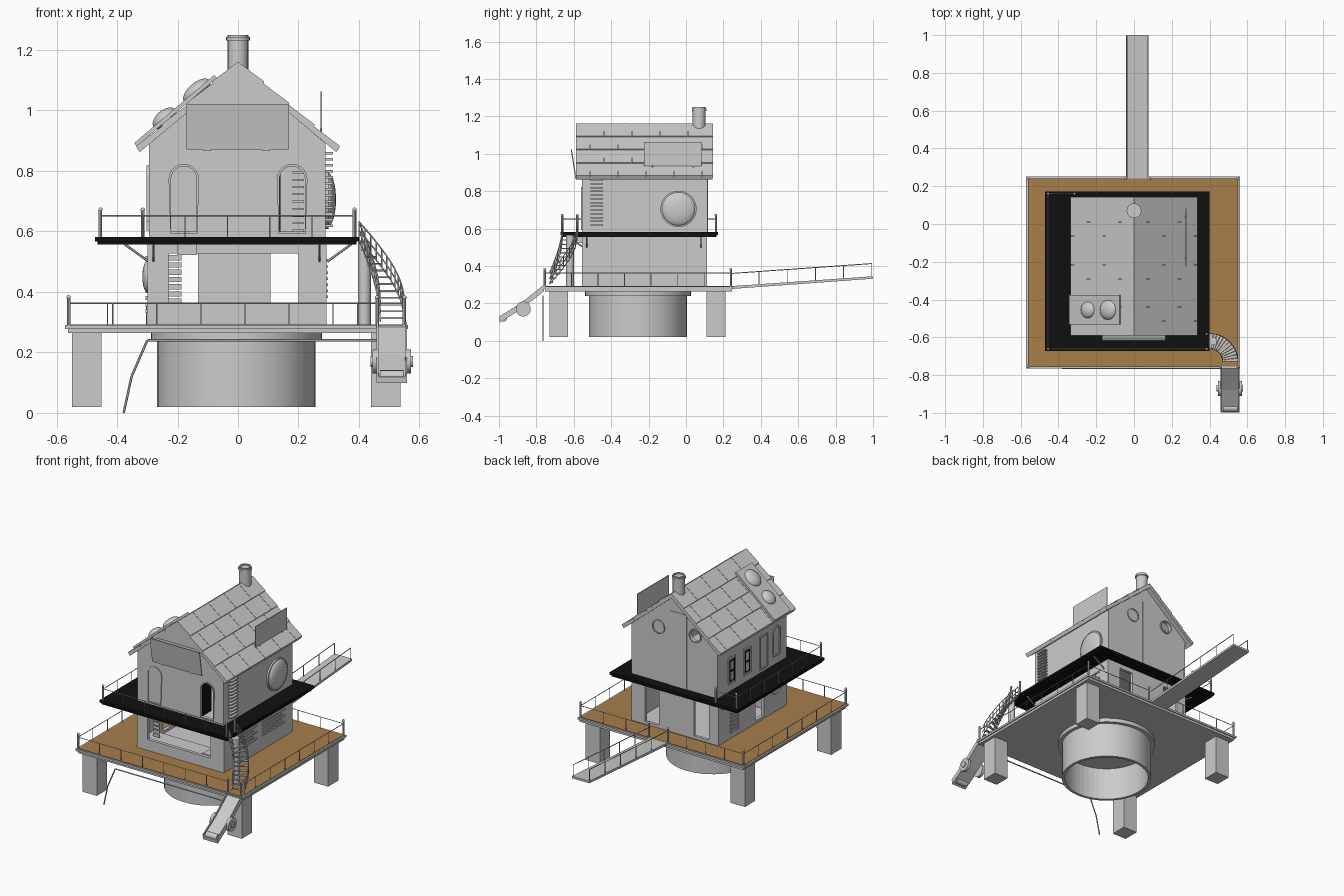
import bpy, bmesh, math
from mathutils import Vector, Matrix

if "Cube" in bpy.data.objects:
    bpy.data.objects.remove(bpy.data.objects["Cube"])

def material(name, c):
    m = bpy.data.materials.new(name)
    m.diffuse_color = (*c, 1)
    m.use_nodes = True
    m.node_tree.nodes["Principled BSDF"].inputs["Base Color"].default_value = m.diffuse_color
    return m

GREY = material("plain grey", (0.6, 0.6, 0.6))
WOOD = material("deck brown", (0.39, 0.21, 0.07))
BLACK = material("black", (0.005, 0.005, 0.005))

def finish(name, bm, mat, smooth=False):
    bmesh.ops.recalc_face_normals(bm, faces=bm.faces)
    me = bpy.data.meshes.new(name)
    bm.to_mesh(me)
    bm.free()
    me.materials.append(mat)
    ob = bpy.data.objects.new(name, me)
    bpy.context.collection.objects.link(ob)
    if smooth:
        bpy.ops.object.select_all(action='DESELECT')
        ob.select_set(True)
        bpy.context.view_layer.objects.active = ob
        bpy.ops.object.shade_smooth_by_angle(angle=math.radians(35))
    return ob

ORDER = {'x': lambda a, b, c: (c, a, b), 'y': lambda a, b, c: (a, c, b), 'z': lambda a, b, c: (a, b, c)}

def add_prism(bm, prof, c0, c1, axis='y'):
    f = ORDER[axis]
    lo = [bm.verts.new(f(a, b, c0)) for a, b in prof]
    hi = [bm.verts.new(f(a, b, c1)) for a, b in prof]
    n = len(prof)
    bm.faces.new(lo)
    bm.faces.new(hi[::-1])
    for i in range(n):
        bm.faces.new((lo[i], lo[(i + 1) % n], hi[(i + 1) % n], hi[i]))

def prisms(name, items, mat=GREY, axis='y', smooth=False):
    bm = bmesh.new()
    for prof, c0, c1 in items:
        add_prism(bm, prof, c0, c1, axis)
    return finish(name, bm, mat, smooth)

def rect(a0, a1, b0, b1):
    return [(a0, b0), (a1, b0), (a1, b1), (a0, b1)]

def boxes(name, items, mat=GREY):
    return prisms(name, [(rect(x0, x1, y0, y1), z0, z1) for x0, x1, y0, y1, z0, z1 in items], mat, 'z')

def disc(a, b, r, n=32):
    return [(a + r * math.cos(2 * math.pi * i / n), b + r * math.sin(2 * math.pi * i / n)) for i in range(n)]

def arch(a, b0, w, h):
    top = [(a + w / 2 * math.cos(t * math.pi / 10), b0 + h - w / 2 + w / 2 * math.sin(t * math.pi / 10)) for t in range(11)]
    return [(a - w / 2, b0), (a + w / 2, b0)] + top

def rods(name, segs, r=0.0025, mat=GREY, n=6):
    bm = bmesh.new()
    for p, q in segs:
        p, q = Vector(p), Vector(q)
        d = q - p
        m = Matrix.Translation((p + q) / 2) @ d.to_track_quat('Z', 'Y').to_matrix().to_4x4()
        bmesh.ops.create_cone(bm, cap_ends=True, segments=n, radius1=r, radius2=r, depth=d.length, matrix=m)
    return finish(name, bm, mat)

def dome(name, loc, size, tilt=0, mat=GREY):
    bm = bmesh.new()
    m = Matrix.Translation(loc) @ Matrix.Rotation(tilt, 4, 'Y') @ Matrix.Diagonal((*size, 1))
    bmesh.ops.create_uvsphere(bm, u_segments=32, v_segments=16, radius=1, matrix=m)
    return finish(name, bm, mat, True)

def frame(name, prof, c0, c1, axis, width=0.008, mat=GREY):
    # hollow border around a profile
    ca = sum(p[0] for p in prof) / len(prof)
    cb = sum(p[1] for p in prof) / len(prof)
    c = Vector((ca, cb))
    outer = [Vector(p) + (Vector(p) - c).normalized() * width for p in prof]
    n = len(prof)
    return prisms(name, [([prof[i], prof[(i + 1) % n], outer[(i + 1) % n], outer[i]], c0, c1)
                         for i in range(n) if (Vector(prof[i]) - Vector(prof[(i + 1) % n])).length > 1e-4], mat, axis)

def cut(ob, cutters):
    for c in cutters:
        c.hide_render = True
        m = ob.modifiers.new("cut", 'BOOLEAN')
        m.operation, m.solver, m.object = 'DIFFERENCE', 'EXACT', c
        bpy.context.view_layer.objects.active = ob
        bpy.ops.object.modifier_apply(modifier=m.name)
        bpy.data.objects.remove(c)

def railing(name, pts, z, h, n):
    segs, posts = [], []
    for (p, q), k in zip(zip(pts, pts[1:]), n):
        p, q = Vector((*p, z)), Vector((*q, z))
        up = Vector((0, 0, h))
        segs.append((p + up, q + up))
        for i in range(1, k):
            s = p.lerp(q, i / k)
            segs.append((s, s + up))
        posts += [p, q]
    rods(name + "_rail", segs, 0.0022)
    rods(name + "_corner_posts", [(p, p + Vector((0, 0, h + 0.015))) for p in posts], 0.006, GREY, 8)
    for p in posts:
        dome(name + "_post_cap", p + Vector((0, 0, h + 0.02)), (0.007, 0.007, 0.007))

# Base: hollow drum, legs, lower deck
drum = prisms("base_drum", [(disc(-0.005, -0.257, 0.262, 48), 0.02, 0.24)], GREY, 'z', True)
cut(drum, [prisms("drum_cutter", [(disc(-0.005, -0.257, 0.245, 48), -0.1, 0.225)], GREY, 'z')])
prisms("drum_flange", [(disc(-0.005, -0.257, 0.283, 48), 0.24, 0.266)], GREY, 'z', True)
boxes("deck_legs", [(x, x + 0.097, y, y + 0.1, 0.02, 0.266) for x in (-0.548, 0.44) for y in (-0.73, 0.11)])
boxes("lower_deck", [(-0.562, 0.555, -0.755, 0.245, 0.264, 0.278), (-0.572, 0.562, -0.765, 0.252, 0.278, 0.29)])
boxes("lower_deck_boards", [(-0.562, 0.552, -0.755, 0.242, 0.288, 0.293)], WOOD)
railing("lower_deck", [(0.46, -0.755), (-0.56, -0.755), (-0.56, 0.24), (-0.045, 0.24)], 0.29, 0.072, (7, 7, 4))
railing("lower_deck_right", [(0.55, -0.755), (0.55, 0.24), (0.085, 0.24)], 0.29, 0.072, (7, 3))
rods("drain_pipe", [((-0.378, -0.765, 0), (-0.352, -0.765, 0.12)), ((-0.352, -0.765, 0.12), (-0.3, -0.765, 0.24)),
                    ((-0.3, -0.765, 0.24), (0.46, -0.765, 0.24))], 0.004)

# Rear gangway with rails
prisms("rear_gangway", [([(0.24, 0.277), (1.0, 0.332), (1.0, 0.345), (0.24, 0.292)], -0.042, 0.078)], GREY, 'x')
segs = []
for x in (-0.037, 0.073):
    segs.append(((x, 0.24, 0.36), (x, 0.993, 0.413)))
    for i in range(1, 6):
        y = 0.24 + i * 0.1506
        segs.append(((x, y, 0.285 + (y - 0.24) * 0.07), (x, y, 0.36 + (y - 0.24) * 0.07)))
rods("gangway_rails", segs, 0.0025)

# Ground floor: hollow room with front counter opening and rear openings
lower = boxes("ground_floor_walls", [(-0.3, 0.292, -0.555, 0.112, 0.288, 0.558)])
cut(lower, [boxes("room_cutter", [(-0.28, 0.272, -0.535, 0.095, 0.294, 0.55)]),
            boxes("front_cutter", [(-0.228, 0.2, -0.6, -0.5, 0.36, 0.527)]),
            boxes("rear_cutter_a", [(-0.235, -0.132, 0.05, 0.2, 0.31, 0.527)]),
            boxes("rear_cutter_b", [(0.107, 0.2, 0.05, 0.2, 0.31, 0.527)]),
            boxes("side_cutter", [(-0.35, -0.25, -0.33, -0.25, 0.31, 0.5)])])
boxes("counter", [(-0.275, 0.268, -0.535, -0.43, 0.294, 0.355), (0.13, 0.2, -0.53, -0.47, 0.355, 0.362)])
boxes("front_lamp_box", [(-0.2, -0.135, -0.585, -0.55, 0.522, 0.556)])
boxes("front_shutter", [(-0.228, -0.186, -0.5, -0.495, 0.36 + i * 0.024, 0.378 + i * 0.024) for i in range(7)])
boxes("ground_right_louvres", [(0.29, 0.298, y, y + 0.22 - 0.03 * (i % 2), 0.38 + i * 0.02, 0.388 + i * 0.02)
                               for y in (-0.46, -0.185) for i in range(7)])
boxes("ground_left_louvres", [(-0.306, -0.299, -0.08, 0.0, 0.33 + i * 0.022, 0.343 + i * 0.022) for i in range(9)])
dome("ground_left_porthole", (-0.3, -0.45, 0.45), (0.016, 0.052, 0.052))

# Upper deck, braces, post
boxes("upper_deck", [(-0.472, 0.4, -0.672, 0.172, 0.567, 0.582), (-0.464, 0.392, -0.664, 0.164, 0.556, 0.567)], BLACK)
railing("upper_deck", [(0.385, -0.662), (-0.455, -0.662), (-0.455, 0.16), (-0.315, 0.16)], 0.58, 0.072, (6, 6, 1))
rods("upper_deck_post_by_stairs", [((0.385, -0.582, 0.58), (0.385, -0.582, 0.675))], 0.006, GREY, 8)
rods("deck_braces", [((s * 0.295, y, 0.5), (s * 0.375, y, 0.558)) for s in (-1, 1) for y in (-0.53, 0.08)]
     + [((x, -0.55, 0.5), (x, -0.63, 0.558)) for x in (-0.28, 0.27)], 0.004)
prisms("stair_support_post", [(disc(0.418, -0.62, 0.021, 20), 0.29, 0.565)], GREY, 'z', True)

# Upper house shell
def gable(i):
    return [(-0.295 + i, 0.578 + i), (0.29 - i, 0.578 + i), (0.29 - i, 0.89), (0, 1.137 - i), (-0.295 + i, 0.89)]
house = prisms("house_walls", [(gable(0), -0.556, 0.114)])
right_arch, left_arch = arch(0.179, 0.6, 0.085, 0.215), arch(-0.179, 0.6, 0.085, 0.215)
cut(house, [prisms("inside_cutter", [(gable(0.015), -0.541, 0.099)]),
            prisms("door_cutter", [(right_arch, -0.6, -0.5)]),
            prisms("rear_round_cutter", [(disc(-0.145, 0.93, 0.035, 24), 0.05, 0.2)])])
frame("right_arch_frame", right_arch, -0.561, -0.55, 'y')
frame("left_arch_frame", left_arch, -0.561, -0.55, 'y')
boxes("open_door", [(0.137, 0.141, -0.545, -0.46, 0.6, 0.79)], BLACK)
boxes("inner_rack", [(0.18, 0.218, -0.49, -0.48, 0.6 + i * 0.024, 0.606 + i * 0.024) for i in range(9)])
prisms("rear_round_window", [(disc(0.105, 0.92, 0.036, 24), 0.112, 0.118)])
for x, z in ((0.105, 0.92), (-0.145, 0.93)):
    frame("rear_window_ring", disc(x, z, 0.035, 24), 0.11, 0.122, 'y', 0.007)
boxes("rear_wall_strip", [(-0.085, 0.03, 0.11, 0.117, 0.58, 1.04)])

# Right side: large round window and tall vent
prisms("round_window_seat", [(disc(-0.04, 0.705, 0.097, 40), 0.288, 0.3)], GREY, 'x', True)
dome("round_window", (0.296, -0.04, 0.705), (0.028, 0.09, 0.09))
boxes("tall_vent", [(0.288, 0.314, -0.51, -0.445, 0.615 + i * 0.02, 0.623 + i * 0.02) for i in range(13)])

# Left side: two windows, door, arch
for y in (-0.02, -0.17):
    frame("left_window_frame", rect(y - 0.028, y + 0.028, 0.64, 0.78), -0.303, -0.293, 'x', 0.012, GREY)
    boxes("left_window_glass", [(-0.299, -0.293, y - 0.03, y + 0.03, 0.638, 0.782)], BLACK)
    boxes("left_window_panes", [(-0.301, -0.296, y - 0.014, y + 0.014, z, z + 0.05) for z in (0.65, 0.715)])
frame("left_door_frame", rect(-0.365, -0.295, 0.61, 0.8), -0.302, -0.293, 'x')
frame("left_arch_side_frame", arch(-0.455, 0.64, 0.06, 0.17), -0.302, -0.293, 'x')

# Roof: base slabs and overlapping staggered tiles
def top(x):
    return 1.167 - 0.85 * x
for s, side in ((1, "right"), (-1, "left")):
    prisms(side + "_roof_slab", [([(0, top(0) - 0.008), (s * 0.333, top(0.333) - 0.008),
                                   (s * 0.325, top(0.333) - 0.022), (0, top(0) - 0.034)], -0.588, 0.143)])
    tiles = []
    for c in range(4):
        a, b = c * 0.0835, (c + 1) * 0.0835 + 0.003
        prof = [(s * a, top(a) - 0.006), (s * b, top(b) + 0.002), (s * (b - 0.006), top(b) - 0.01), (s * a, top(a) - 0.014)]
        cuts = [-0.59] + [y for y in (-0.59 + 0.15 * k + 0.075 * (c % 2) for k in range(6)) if -0.57 < y < 0.13] + [0.145]
        tiles += [(prof, y0 + 0.001, y1 - 0.001) for y0, y1 in zip(cuts, cuts[1:])]
    prisms(side + "_roof_tiles", tiles)
prisms("front_gable_panel", [([(-0.165, 1.02), (0.165, 1.02), (0, 1.157)], -0.588, -0.556)])
prisms("front_sign_board", [([(-0.592, 0.87), (-0.586, 0.87), (-0.61, 1.022), (-0.616, 1.022)], -0.17, 0.168)], GREY, 'x')
boxes("sign_brackets", [(x, x + 0.025, -0.592, -0.55, 0.866, 0.872) for x in (-0.115, 0.08)])
boxes("roof_side_board", [(0.272, 0.277, -0.225, 0.082, 0.935, 1.063)])
rods("board_stays", [((0.274, y, 0.94), (0.274, y, 0.9)) for y in (-0.18, 0.04)], 0.004)

# Chimney
flue = prisms("chimney", [(disc(0, 0.07, 0.034, 24), 1.1, 1.25)], GREY, 'z', True)
cut(flue, [prisms("flue_cutter", [(disc(0, 0.07, 0.027, 24), 1.19, 1.3)], GREY, 'z')])
prisms("chimney_band", [(disc(0, 0.07, 0.039, 24), 1.232, 1.243)], GREY, 'z', True)

# Skylight pod on the left slope
prisms("skylight_panel", [([(-0.07, top(0.07)), (-0.335, top(0.335)), (-0.343, top(0.335) + 0.01), (-0.078, top(0.07) + 0.01)], -0.532, -0.375)])
slope = -math.atan(0.85)
for x, r in ((-0.13, 0.055), (-0.237, 0.046)):
    dome("skylight_dome", (x - 0.006, -0.455, top(-x) + 0.008), (r, r * 0.95, 0.027), slope)

# Curved stair from the upper deck to the lower deck
CX, CY, N = 0.4, -0.73, 12
def stair(r, t, dz=0):
    a = math.pi / 2 * (1 - t)
    return (CX + r * math.cos(a), CY + r * math.sin(a), 0.572 - 0.27 * t + dz)
treads, segs = [], []
for i in range(N):
    q = [stair(r, t)[:2] for r, t in ((0.07, i / N), (0.15, i / N), (0.15, (i + 0.9) / N), (0.07, (i + 0.9) / N))]
    z = stair(0, (i + 0.5) / N)[2]
    treads.append((q, z - 0.003, z + 0.003))
    for r in (0.07, 0.15):
        for dz in (0, 0.03, 0.06):
            segs.append((stair(r, i / N, dz), stair(r, (i + 1) / N, dz)))
        segs.append((stair(r, i / N), stair(r, i / N, 0.06)))
prisms("stair_treads", treads, GREY, 'z')
rods("stair_rails", segs, 0.0025)

# Front boarding ramp with wheels
ramp = [(-0.76, 0.265), (-0.88, 0.17), (-0.995, 0.098), (-0.998, 0.118), (-0.88, 0.192), (-0.76, 0.288)]
prisms("boarding_ramp", [(ramp, 0.462, 0.555)], GREY, 'x')
side = [(a, b + (0.012 if i > 2 else 0)) for i, (a, b) in enumerate(ramp)]
prisms("ramp_side_rails", [(side, x, x + 0.006) for x in (0.458, 0.553)], GREY, 'x')
prisms("ramp_end_roller", [(disc(-0.975, 0.122, 0.019, 16), 0.47, 0.547)], GREY, 'x', True)
prisms("ramp_wheels", [(disc(-0.87, 0.17, 0.04, 24), x, x + 0.02) for x in (0.444, 0.552)], GREY, 'x', True)
prisms("ramp_wheel_hubs", [(disc(-0.87, 0.17, 0.018, 16), x, x + 0.008) for x in (0.438, 0.57)], GREY, 'x', True)
